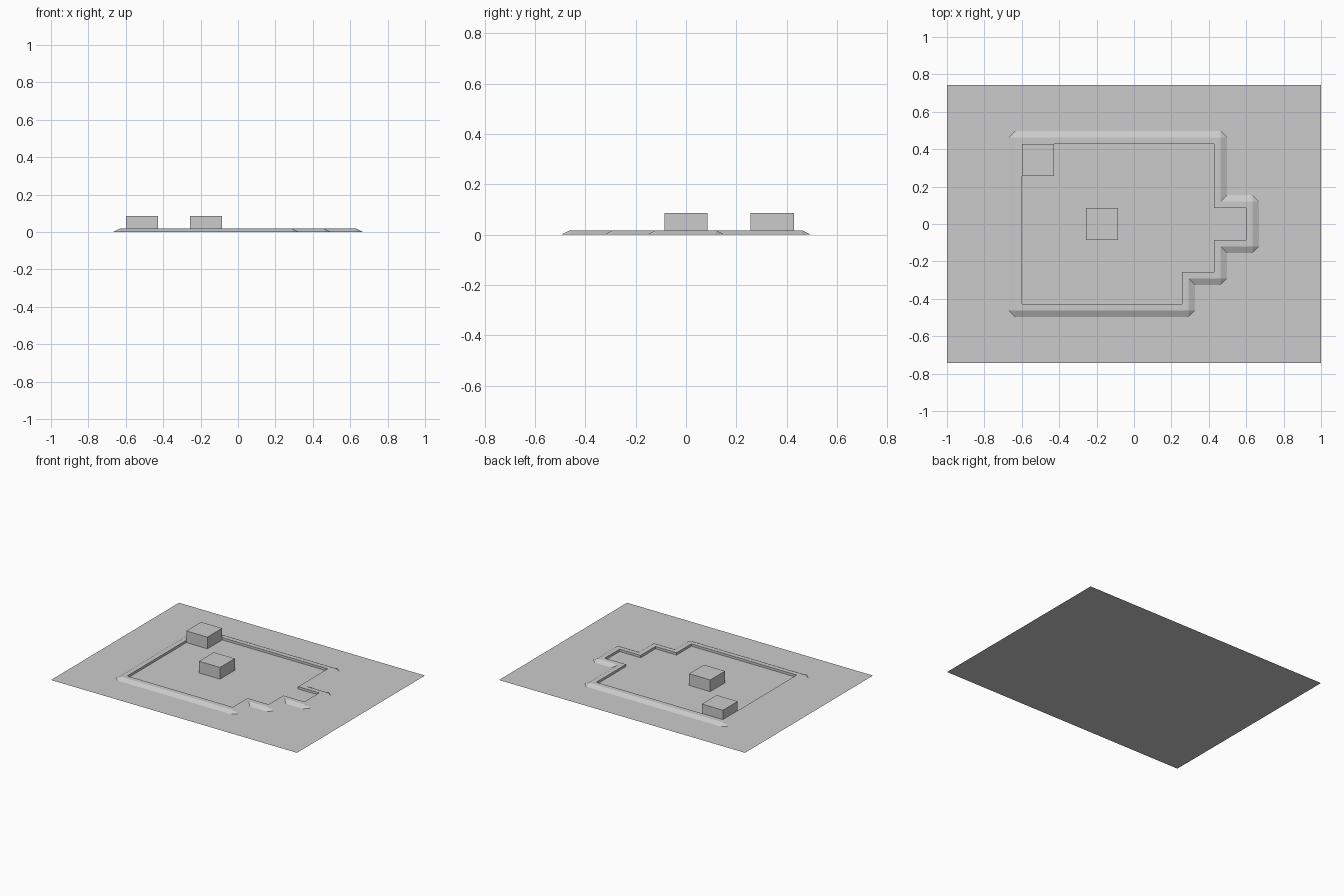
import bpy
import bmesh
from mathutils import Vector

cube = bpy.data.objects.get("Cube")
if cube:
    bpy.data.objects.remove(cube, do_unlink=True)

CELL = 1.2 / 7          # floor grid step
RIM_H = 0.1 * CELL      # height of the rim
TOP_W = 0.2 * CELL      # width of its flat top
BASE_W = 0.4 * CELL     # width at the foot of its slope

grey = bpy.data.materials.new("light_grey")
grey.use_nodes = True
grey.diffuse_color = (0.6, 0.6, 0.6, 1)
grey.node_tree.nodes["Principled BSDF"].inputs["Base Color"].default_value = (0.6, 0.6, 0.6, 1)


def add_object(name, bm):
    mesh = bpy.data.meshes.new(name)
    bm.to_mesh(mesh)
    bm.free()
    mesh.materials.append(grey)
    obj = bpy.data.objects.new(name, mesh)
    bpy.context.collection.objects.link(obj)


def add_ground():
    bm = bmesh.new()
    bm.faces.new([bm.verts.new((x, y, 0)) for x, y in
                  ((-1, -0.743), (1, -0.743), (1, 0.743), (-1, 0.743))])
    add_object("ground_sheet", bm)


def add_block(name, col, row):
    bm = bmesh.new()
    bmesh.ops.create_cube(bm, size=1)
    for v in bm.verts:
        v.co = Vector(((v.co.x + col) * CELL, (v.co.y + row) * CELL,
                       (v.co.z + 0.5) * CELL / 2))
    add_object(name, bm)


def add_rim(outline):
    """Wall around the outline: upright inside, flat top, sloped outside."""
    bm = bmesh.new()
    pts = [Vector((x, y, 0)) * CELL for x, y in outline]
    up = Vector((0, 0, RIM_H))
    corners = []
    for i, p in enumerate(pts):
        d_in = (p - pts[i - 1]).normalized()
        d_out = (pts[(i + 1) % len(pts)] - p).normalized()
        n_in = Vector((d_in.y, -d_in.x, 0))
        n_out = Vector((d_out.y, -d_out.x, 0))
        both = n_in + n_out
        foot, crest, edge = (bm.verts.new(c) for c in (p, p + up, p + both * TOP_W + up))
        if d_in.cross(d_out).z > 0:
            # Outward corner: the foot of the slope is cut diagonally
            a = bm.verts.new(p + n_in * BASE_W + n_out * TOP_W)
            b = bm.verts.new(p + n_in * TOP_W + n_out * BASE_W)
            bm.faces.new((edge, a, b))
        else:
            a = b = bm.verts.new(p + both * BASE_W)
        corners.append((foot, crest, edge, a, b))
    for i, end in enumerate(corners):
        start = corners[i - 1]
        bm.faces.new((start[0], end[0], end[1], start[1]))
        bm.faces.new((start[1], end[1], end[2], start[2]))
        bm.faces.new((start[2], end[2], end[3], start[4]))
    bmesh.ops.recalc_face_normals(bm, faces=bm.faces)
    # Keep the flat top facing up
    if max(bm.faces, key=lambda f: f.calc_center_median().z).normal.z < 0:
        bmesh.ops.reverse_faces(bm, faces=bm.faces)
    add_object("floor_rim", bm)


add_ground()
# Room outline in grid cells, counter-clockwise
add_rim([(-3.5, -2.5), (1.5, -2.5), (1.5, -1.5), (2.5, -1.5), (2.5, -0.5),
         (3.5, -0.5), (3.5, 0.5), (2.5, 0.5), (2.5, 2.5), (-3.5, 2.5)])
add_block("corner_block", -3, 2)
add_block("middle_block", -1, 0)
